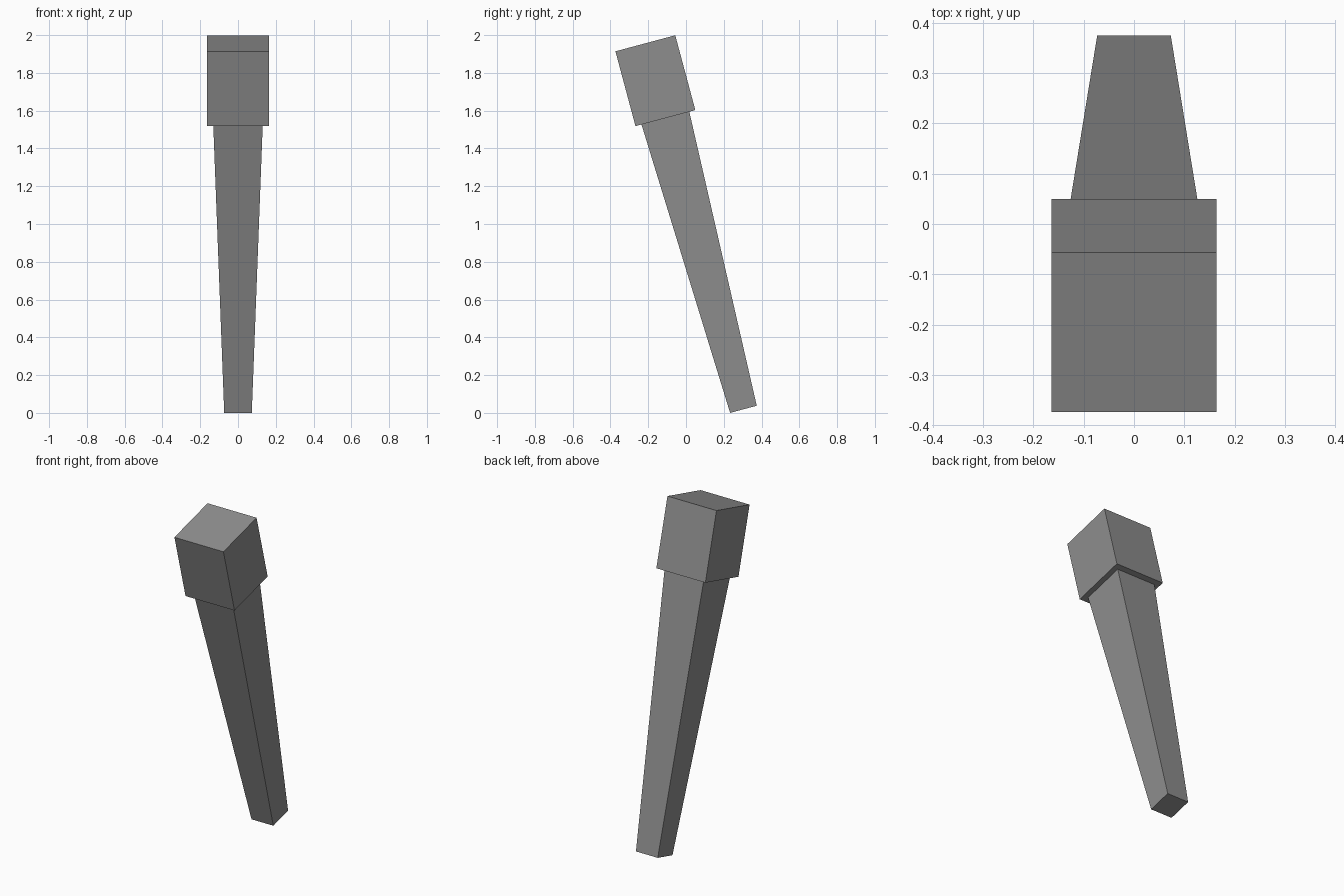
import bpy
import bmesh
from math import radians
from mathutils import Matrix

cube = bpy.data.objects.get("Cube")
if cube:
    bpy.data.objects.remove(cube, do_unlink=True)

# Single plain grey
grey = bpy.data.materials.new("plain grey")
grey.use_nodes = True
colour = (0.27, 0.27, 0.27, 1)
grey.diffuse_color = colour
grey.node_tree.nodes["Principled BSDF"].inputs["Base Color"].default_value = colour

# Shared leaning axis, starting at the centre of the foot
LEAN = Matrix.Translation((0, 0.304, 0.019)) @ Matrix.Rotation(radians(15), 4, "X")
JOINT, TOP = 1.596, 2.006


def square_block(name, bottom, top, bottom_width, top_width):
    """Square block along the leaning axis, tapered from bottom to top."""
    bm = bmesh.new()
    bmesh.ops.create_cube(bm, size=1)
    for v in bm.verts:
        upper = v.co.z > 0
        width = top_width if upper else bottom_width
        v.co.x *= width
        v.co.y *= width
        v.co.z = top if upper else bottom
    bm.transform(LEAN)
    mesh = bpy.data.meshes.new(name)
    bm.to_mesh(mesh)
    bm.free()
    mesh.materials.append(grey)
    obj = bpy.data.objects.new(name, mesh)
    bpy.context.collection.objects.link(obj)
    return obj


# Tapered leg and the square head on top of it
square_block("tapered_leg", 0, JOINT, 0.146, 0.262)
square_block("square_head", JOINT, TOP, 0.328, 0.328)
